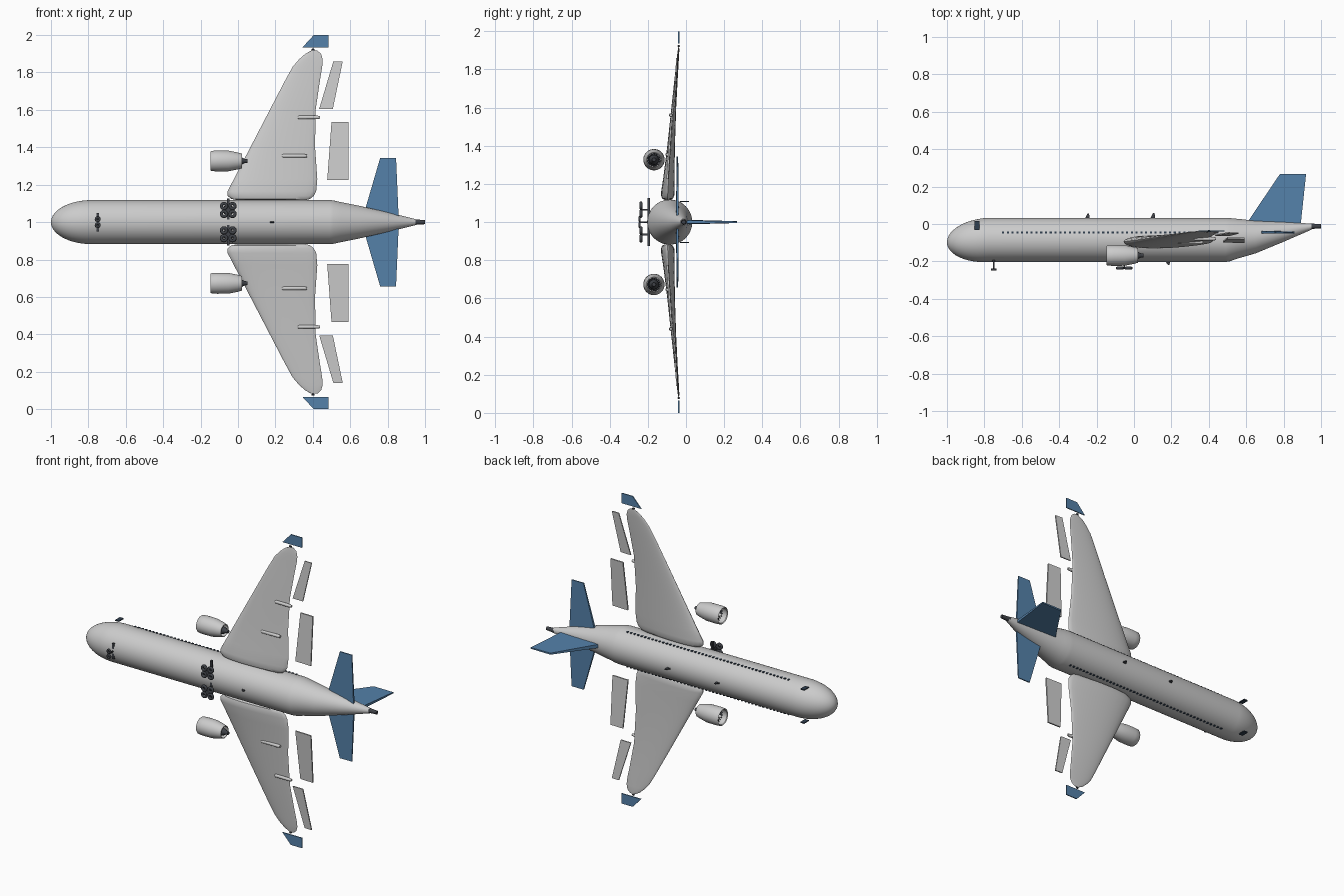
import bpy, bmesh
from math import sin, cos, pi, sqrt, radians
from mathutils import Vector, Matrix

if "Cube" in bpy.data.objects:
    bpy.data.objects.remove(bpy.data.objects["Cube"])


def material(name, rgb):
    m = bpy.data.materials.new(name)
    m.diffuse_color = (*rgb, 1)
    m.use_nodes = True
    m.node_tree.nodes["Principled BSDF"].inputs["Base Color"].default_value = m.diffuse_color
    return m


BLUE = material("blue_paint", (0.09, 0.22, 0.40))
DARK = material("dark_grey", (0.05, 0.055, 0.065))
WINDOW = material("window_dark", (0.03, 0.05, 0.08))


def finish(bm, name, mat=None, smooth=True):
    bmesh.ops.recalc_face_normals(bm, faces=bm.faces)
    me = bpy.data.meshes.new(name)
    bm.to_mesh(me)
    bm.free()
    ob = bpy.data.objects.new(name, me)
    bpy.context.collection.objects.link(ob)
    if mat:
        me.materials.append(mat)
    if smooth:
        bpy.ops.object.select_all(action='DESELECT')
        ob.select_set(True)
        bpy.context.view_layer.objects.active = ob
        bpy.ops.object.shade_smooth_by_angle(angle=radians(35))
    return ob


def loft(name, rings, mat=None, wrap=False, smooth=True):
    bm = bmesh.new()
    vs = [[bm.verts.new(p) for p in r] for r in rings]
    pairs = list(zip(vs, vs[1:])) + ([(vs[-1], vs[0])] if wrap else [])
    n = len(vs[0])
    for a, b in pairs:
        for i in range(n):
            j = (i + 1) % n
            bm.faces.new((a[i], a[j], b[j], b[i]))
    if not wrap:
        bm.faces.new(vs[0])
        bm.faces.new(vs[-1])
    return finish(bm, name, mat, smooth)


def ring(x, y, z, r, n=32):
    return [(x, y + r * cos(2 * pi * i / n), z + r * sin(2 * pi * i / n)) for i in range(n)]


def lathe(name, y, z, profile, mat=None, n=32, wrap=False):
    return loft(name, [ring(x, y, z, r, n) for x, r in profile], mat, wrap)


def boxes(name, items, mat=None):
    bm = bmesh.new()
    for c, s in items:
        bmesh.ops.create_cube(bm, size=1, matrix=Matrix.Translation(c) @ Matrix.Diagonal((*s, 1)))
    return finish(bm, name, mat, False)


def plate(name, pts, axis, thick, mat=None):
    # flat panel: corners pushed both ways along axis, thickness per corner
    ax = Vector(axis)
    rings = [[Vector(p) + ax * t * k / 2 for p, t in zip(pts, thick)] for k in (-1, 1)]
    return loft(name, rings, mat, smooth=False)


# Fuselage with rounded nose and upswept tail
CY, R = -0.085, 0.118
secs = []
for i in range(13):
    a = radians(3 + 87 * i / 12)
    secs.append((-0.78 - 0.22 * cos(a), CY - 0.012 * cos(a), R * sin(a)))
secs += [(0.49, CY, R), (0.51, -0.084, 0.116), (0.55, -0.079, 0.107),
         (0.65, -0.07, 0.087), (0.8, -0.042, 0.053), (0.95, -0.014, 0.016)]
loft("fuselage", [ring(x, y, 1, r, 48) for x, y, r in secs])
lathe("tail_exhaust", -0.012, 1, [(0.94, 0.015), (1.0, 0.011)], DARK, 20)

# Tail fin
plate("tail_fin", [(0.60, 0.0, 1), (0.78, 0.267, 1), (0.92, 0.267, 1), (0.89, -0.015, 1)],
      (0, 0, 1), (0.024, 0.01, 0.008, 0.018), BLUE)

# Antennas
for name, x, y0, y1 in (("antenna_front", -0.25, 0.028, 0.056), ("antenna_rear", 0.10, 0.028, 0.06),
                        ("antenna_belly", 0.18, -0.198, -0.22)):
    plate(name, [(x - 0.013, y0, 1), (x + 0.002, y1, 1), (x + 0.01, y1, 1), (x + 0.013, y0, 1)],
          (0, 0, 1), (0.008, 0.004, 0.004, 0.008), DARK)


def airfoil(z, x0, x1, y, t, n=28):
    pts = []
    for i in range(n):
        a = 2 * pi * i / n
        pts.append(((x0 + x1) / 2 - (x1 - x0) / 2 * cos(a),
                    y + t / 2 * sin(a) * (1 + 0.35 * cos(a)), z))
    return pts


# distance from centreline, leading x, trailing x, height, thickness
WING = [(0.117, 0.0, 0.36, -0.097, 0.03), (0.124, -0.035, 0.385, -0.097, 0.055),
        (0.14, -0.055, 0.405, -0.096, 0.066), (0.165, -0.056, 0.418, -0.095, 0.066),
        (0.23, -0.022, 0.424, -0.09, 0.056), (0.40, 0.066, 0.412, -0.078, 0.038),
        (0.60, 0.17, 0.415, -0.064, 0.024), (0.75, 0.248, 0.437, -0.052, 0.016),
        (0.83, 0.292, 0.45, -0.045, 0.012), (0.87, 0.326, 0.453, -0.042, 0.010),
        (0.90, 0.36, 0.444, -0.039, 0.008), (0.917, 0.392, 0.424, -0.038, 0.004)]
BLADES = 18

for side, s in (("left", 1), ("right", -1)):
    def P(x, y, d):
        return (x, y, 1 + s * d)

    # Wing
    loft(side + "_wing", [airfoil(1 + s * d, *w) for d, *w in WING])

    # Winglet and stabiliser
    plate(side + "_winglet", [P(0.345, -0.038, 0.935), P(0.405, -0.038, 1.0),
                              P(0.485, -0.038, 1.0), P(0.485, -0.038, 0.935)],
          (0, 1, 0), (0.006,) * 4, BLUE)
    plate(side + "_stabiliser", [P(0.66, -0.045, 0.0), P(0.76, -0.045, 0.343),
                                 P(0.845, -0.045, 0.343), P(0.86, -0.045, 0.0)],
          (0, 1, 0), (0.016, 0.008, 0.006, 0.012), BLUE)

    # Flaps behind the trailing edge
    plate(side + "_inner_flap", [P(0.477, -0.094, 0.225), P(0.50, -0.075, 0.535),
                                 P(0.59, -0.077, 0.535), P(0.59, -0.098, 0.225)],
          (0, 1, 0), (0.009,) * 4)
    plate(side + "_outer_flap", [P(0.434, -0.06, 0.605), P(0.51, -0.046, 0.86),
                                 P(0.56, -0.048, 0.86), P(0.507, -0.062, 0.605)],
          (0, 1, 0), (0.007,) * 4)

    # Flap track fairings
    for name, x0, x1, y, d in (("inner", 0.235, 0.37, -0.098, 0.354), ("outer", 0.32, 0.438, -0.079, 0.56)):
        lathe(f"{side}_{name}_flap_fairing", y, 1 + s * d,
              [(x0, 0.007), (x0 + 0.008, 0.01), (x1 - 0.015, 0.01), (x1, 0.007)], n=14)

    # Wingtip light
    lathe(side + "_wingtip_light", -0.038, 1 + s * 0.922,
          [(0.392, 0.001), (0.396, 0.006), (0.406, 0.006), (0.41, 0.001)], DARK, 10)

    # Engine nacelle, core and fan
    ey, ez = -0.168, 1 + s * 0.327
    lathe(side + "_nacelle", ey, ez,
          [(-0.147, 0.050), (-0.142, 0.054), (-0.11, 0.056), (-0.05, 0.055), (0.0, 0.045), (0.022, 0.039),
           (0.022, 0.035), (-0.04, 0.046), (-0.11, 0.046), (-0.142, 0.046)], wrap=True)
    lathe(side + "_engine_core", ey, ez,
          [(-0.09, 0.026), (0.0, 0.026), (0.02, 0.02), (0.035, 0.012), (0.05, 0.010)], DARK, 20)
    lathe(side + "_spinner", ey, ez,
          [(-0.138, 0.001), (-0.13, 0.007), (-0.115, 0.013), (-0.095, 0.014)], n=20)
    bm = bmesh.new()
    for i in range(BLADES):
        m = (Matrix.Translation((-0.105, ey, ez)) @ Matrix.Rotation(2 * pi * i / BLADES, 4, 'X')
             @ Matrix.Translation((0, 0, 0.029)) @ Matrix.Rotation(0.6, 4, 'Z')
             @ Matrix.Diagonal((0.016, 0.002, 0.035, 1)))
        bmesh.ops.create_cube(bm, size=1, matrix=m)
    finish(bm, side + "_fan_blades", DARK, False)

    # Cabin windows and front door
    wz = 1 + s * 0.111
    boxes(side + "_windows", [((-0.70 + 0.0255 * i, -0.045, wz), (0.011, 0.012, 0.008))
                              for i in range(46)], WINDOW)
    boxes(side + "_door", [((-0.84, -0.008, 1 + s * 0.107), (0.027, 0.048, 0.006))], WINDOW)


def gear(name, x, y, z, half, wheels, wr, bogie):
    # crosswise strut, short leg, axle frame and flat-lying wheels
    boxes(name + "_strut", [((x, -0.195, z), (0.014, 0.014, half * 2)),
                            ((x, (y - 0.19) / 2, z), (0.008, -0.19 - y, 0.008)),
                            ((x, y, z), bogie)], DARK)
    for i, (dx, dz) in enumerate(wheels):
        bpy.ops.mesh.primitive_torus_add(location=(x + dx, y, z + dz), rotation=(pi / 2, 0, 0),
                                         major_segments=24, minor_segments=10,
                                         major_radius=wr * 0.62, minor_radius=wr * 0.38)
        ob = bpy.context.object
        ob.name = f"{name}_wheel_{i + 1}"
        ob.data.materials.append(DARK)
        bpy.ops.object.shade_smooth()


# Landing gear
gear("nose_gear", -0.75, -0.243, 1, 0.05, [(0, 0.016), (0, -0.016)], 0.016, (0.008, 0.006, 0.032))
quad = [(a * 0.023, b * 0.021) for a in (-1, 1) for b in (-1, 1)]
for side, s in (("left", 1), ("right", -1)):
    gear(side + "_main_gear", -0.052, -0.236, 1 + s * 0.065, 0.06, quad, 0.022, (0.046, 0.007, 0.042))
